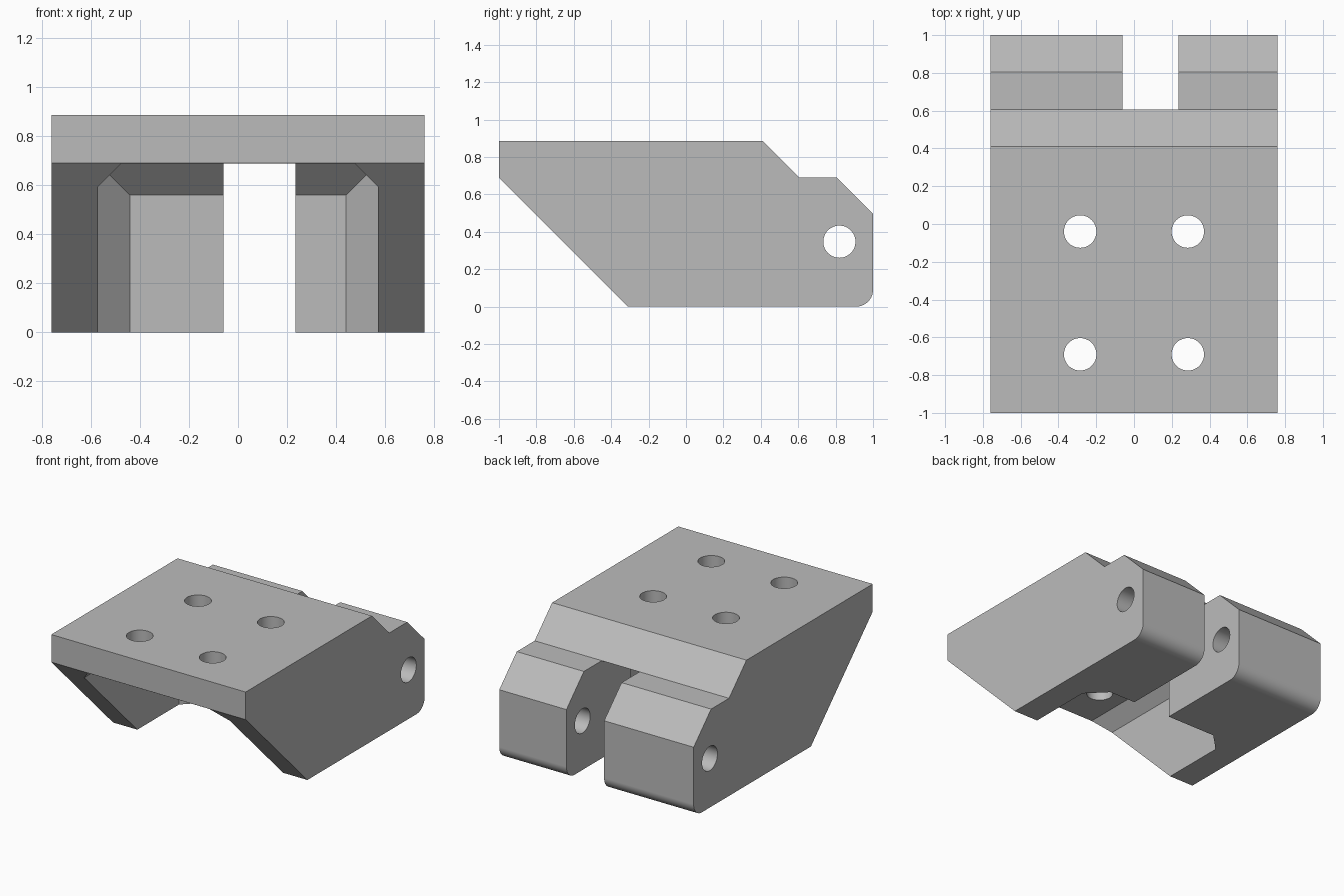
import bpy, bmesh, math
from mathutils import Vector

if "Cube" in bpy.data.objects:
    bpy.data.objects.remove(bpy.data.objects["Cube"], do_unlink=True)

HALF_W = 0.76
CEILING = 0.689      # underside of the top plate
POCKET_X = 0.57      # inner face of the side walls
POCKET_Y = 0.284     # front face of the rear wall

grey = bpy.data.materials.new("plain grey")
grey.use_nodes = True
grey.diffuse_color = (0.5, 0.5, 0.5, 1)
grey.node_tree.nodes["Principled BSDF"].inputs["Base Color"].default_value = grey.diffuse_color


def finish(name, bm):
    bmesh.ops.recalc_face_normals(bm, faces=bm.faces)
    mesh = bpy.data.meshes.new(name)
    bm.to_mesh(mesh)
    bm.free()
    mesh.materials.append(grey)
    obj = bpy.data.objects.new(name, mesh)
    bpy.context.collection.objects.link(obj)
    return obj


def extrude_x(name, profile, x0, x1):
    """Extrude a (y, z) outline from x0 to x1."""
    bm = bmesh.new()
    face = bm.faces.new([bm.verts.new((x0, y, z)) for y, z in profile])
    ext = bmesh.ops.extrude_face_region(bm, geom=[face])["geom"]
    verts = [v for v in ext if isinstance(v, bmesh.types.BMVert)]
    bmesh.ops.translate(bm, verts=verts, vec=(x1 - x0, 0, 0))
    return finish(name, bm)


def cylinder(name, centre, radius, depth, along_x=False):
    bm = bmesh.new()
    bmesh.ops.create_cone(bm, cap_ends=True, segments=48, radius1=radius,
                          radius2=radius, depth=depth)
    obj = finish(name, bm)
    obj.location = centre
    if along_x:
        obj.rotation_euler.y = math.pi / 2
    return obj


def cut(target, cutter):
    cutter.hide_render = True
    bpy.context.view_layer.update()
    mod = target.modifiers.new("cut", 'BOOLEAN')
    mod.operation = 'DIFFERENCE'
    mod.solver = 'EXACT'
    mod.object = cutter
    bpy.context.view_layer.objects.active = target
    bpy.ops.object.modifier_apply(modifier=mod.name)
    bpy.data.objects.remove(cutter, do_unlink=True)


# Bracket body: side outline with a rounded lower rear corner
R = 0.09
corner = [(1 - R + R * math.cos(a), R - R * math.sin(a))
          for a in (math.pi / 2 * i / 10 for i in range(11))]
outline = [(-0.31, 0), (-1, 0.69), (-1, 0.885), (0.41, 0.885),
           (0.605, 0.69), (0.805, 0.69), (1, 0.495)] + corner
body = extrude_x("hinge_bracket", outline, -HALF_W, HALF_W)

# Underside pocket: a box with chamfers between walls, rear and ceiling
bm = bmesh.new()
bmesh.ops.create_cube(bm, size=1)
low, high = Vector((-POCKET_X, -1.5, -0.5)), Vector((POCKET_X, POCKET_Y, CEILING))
for v in bm.verts:
    v.co = [low[i] + (v.co[i] + 0.5) * (high[i] - low[i]) for i in range(3)]
WIDE, NARROW = 0.13, 0.095
chamfers = [((0, POCKET_Y, CEILING - WIDE), (0, 1, 1))]
for s in (-1, 1):
    chamfers.append(((s * (POCKET_X - WIDE), POCKET_Y, 0), (s, 1, 0)))
    chamfers.append(((s * (POCKET_X - NARROW), 0, CEILING), (s, 0, 1)))
for point, normal in chamfers:
    res = bmesh.ops.bisect_plane(bm, geom=bm.verts[:] + bm.edges[:] + bm.faces[:],
                                 plane_co=point, plane_no=normal, clear_outer=True)
    edges = [e for e in res["geom_cut"] if isinstance(e, bmesh.types.BMEdge)]
    bmesh.ops.edgeloop_fill(bm, edges=edges)
cut(body, finish("pocket_cutter", bm))

# Slot between the two rear lugs
slot = [(0.05, -0.5), (1.3, -0.5), (1.3, 1.1), (0.606, 1.1), (0.606, CEILING), (0.05, CEILING)]
cut(body, extrude_x("slot_cutter", slot, -0.06, 0.235))

# Four mounting holes through the top plate
for x in (-0.285, 0.285):
    for y in (-0.69, -0.04):
        cut(body, cylinder("bolt_hole_cutter", (x, y, 0.8), 0.086, 0.6))

# Pin hole through both lugs
cut(body, cylinder("pin_hole_cutter", (0, 0.82, 0.347), 0.086, 2.4, along_x=True))

# Smooth holes and rounded corner, crisp flats
bpy.ops.object.select_all(action='DESELECT')
body.select_set(True)
bpy.context.view_layer.objects.active = body
bpy.ops.object.shade_smooth_by_angle(angle=math.radians(30))
weighted = body.modifiers.new("flat shading", 'WEIGHTED_NORMAL')
weighted.keep_sharp = True
